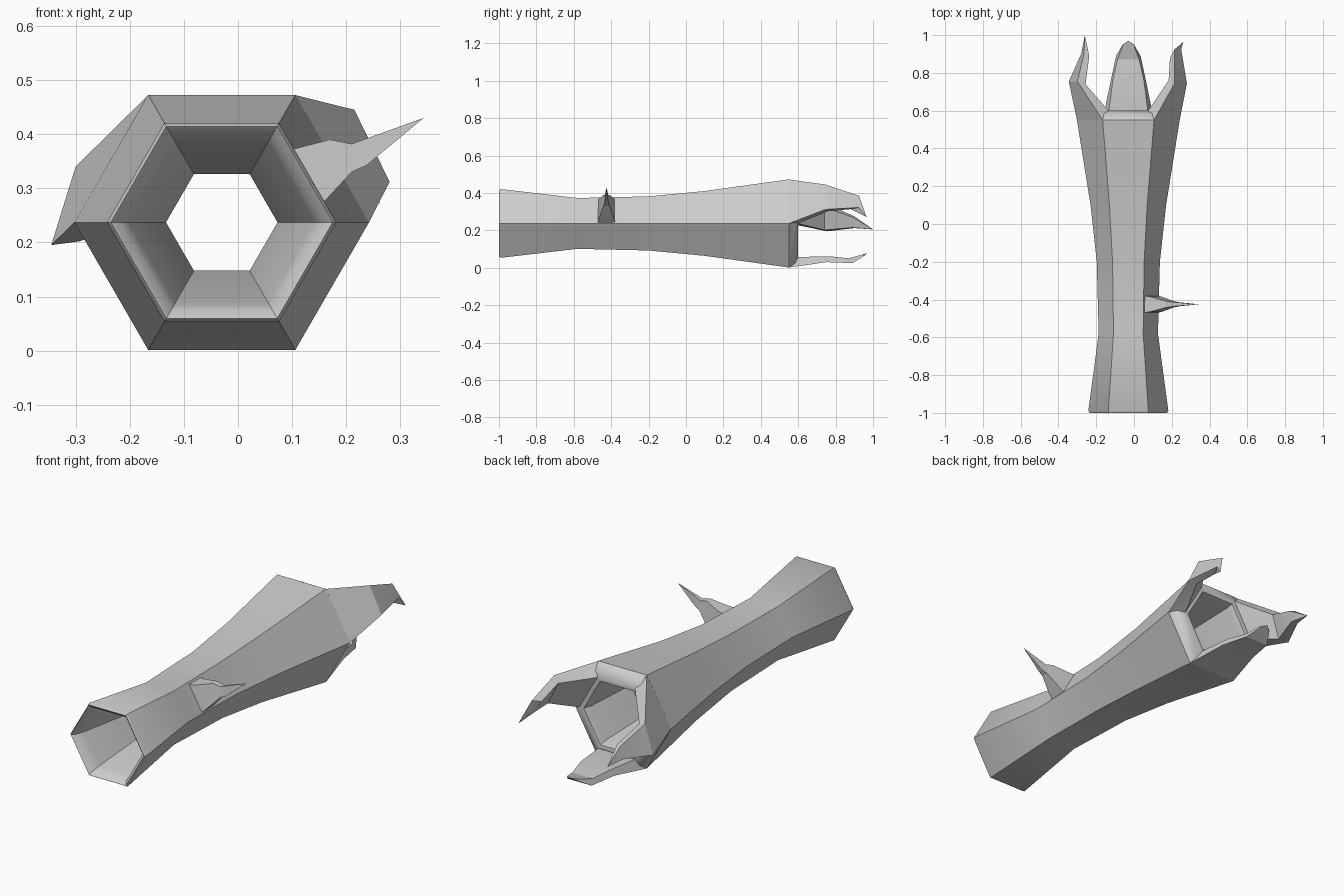
import bpy, bmesh, math
from mathutils import Vector

if "Cube" in bpy.data.objects:
    bpy.data.objects.remove(bpy.data.objects["Cube"])

CX, CZ = -0.03, 0.237          # tube axis


def finish(name, bm, angle):
    bmesh.ops.recalc_face_normals(bm, faces=bm.faces)
    me = bpy.data.meshes.new(name)
    bm.to_mesh(me)
    bm.free()
    ob = bpy.data.objects.new(name, me)
    bpy.context.collection.objects.link(ob)
    bpy.context.view_layer.objects.active = ob
    bpy.ops.object.select_all(action='DESELECT')
    ob.select_set(True)
    bpy.ops.object.shade_smooth_by_angle(angle=math.radians(angle))
    return ob


def bridge(bm, a, b):
    n = len(a)
    for i in range(n):
        j = (i + 1) % n
        bm.faces.new((a[i], a[j], b[j], b[i]))


def spike(name, sections, tip, angle=20):
    """Four-sided loft through sections, closed with a pointed tip."""
    bm = bmesh.new()
    loops = [[bm.verts.new(p) for p in s] for s in sections]
    bm.faces.new(loops[0])
    for a, b in zip(loops, loops[1:]):
        bridge(bm, a, b)
    t = bm.verts.new(tip)
    last = loops[-1]
    for i in range(4):
        bm.faces.new((last[i], last[(i + 1) % 4], t))
    return finish(name, bm, angle)


def claw(name, rows, tip):
    """Rows: y of outer edge, outer corners A and B, inner scale, inner y."""
    secs = []
    for y, ax, az, bx, bz, k, yi in rows:
        def inner(x, z):
            return Vector((CX + (x - CX) * k, yi, CZ + (z - CZ) * k))
        secs.append([Vector((ax, y, az)), Vector((bx, y, bz)), inner(bx, bz), inner(ax, az)])
    return spike(name, secs, tip)


# Hexagonal tube: outer wall from front to back, then inner wall back again
profile = [(-0.99, 0.212), (-0.58, 0.157), (-0.2, 0.167), (0.1, 0.200), (0.55, 0.272),
           (0.585, 0.245), (0.60, 0.205), (0.595, 0.185), (0.56, 0.172),
           (0.1, 0.142), (-0.2, 0.112), (-0.58, 0.103), (-0.94, 0.172),
           (-0.985, 0.187), (-1.0, 0.205)]
bm = bmesh.new()
rings = []
for y, r in profile:
    rings.append([bm.verts.new((CX + r * math.cos(i * math.pi / 3), y,
                                CZ + r * math.sin(i * math.pi / 3))) for i in range(6)])
for a, b in zip(rings, rings[1:] + rings[:1]):
    bridge(bm, a, b)
finish("hexagonal_tube", bm, 40)

# Claws growing out of three alternate faces of the rear rim
claw("right_claw", [
    (0.55, 0.106, 0.472, 0.242, 0.237, 0.76, 0.598),
    (0.745, 0.215, 0.445, 0.28, 0.312, 0.87, 0.76),
    (0.925, 0.215, 0.385, 0.25, 0.322, 0.90, 0.88)], (0.262, 0.965, 0.272))
claw("left_claw", [
    (0.55, -0.166, 0.472, -0.302, 0.237, 0.76, 0.598),
    (0.755, -0.30, 0.34, -0.345, 0.195, 0.84, 0.74),
    (0.90, -0.265, 0.275, -0.28, 0.212, 0.88, 0.89)], (-0.26, 1.0, 0.205))
claw("lower_claw", [
    (0.55, -0.166, 0.001, 0.106, 0.001, 0.76, 0.598),
    (0.75, -0.125, 0.03, 0.065, 0.03, 0.85, 0.77),
    (0.89, -0.095, 0.025, 0.035, 0.025, 0.88, 0.87),
    (0.95, -0.06, 0.062, 0.0, 0.062, 0.94, 0.95)], (-0.03, 0.97, 0.077))

# Thorn on the upper right face: upper corner, lower corner, half width
thorn = []
for ux, uz, lx, lz, w in [(0.04, 0.365, 0.12, 0.235, 0.046), (0.085, 0.368, 0.147, 0.262, 0.040),
                          (0.17, 0.39, 0.21, 0.33, 0.017), (0.21, 0.382, 0.237, 0.342, 0.011)]:
    y = -0.425
    thorn.append([(ux, y - w, uz), (ux, y + w, uz), (lx, y + w, lz), (lx, y - w, lz)])
spike("thorn", thorn, (0.343, -0.425, 0.43))
